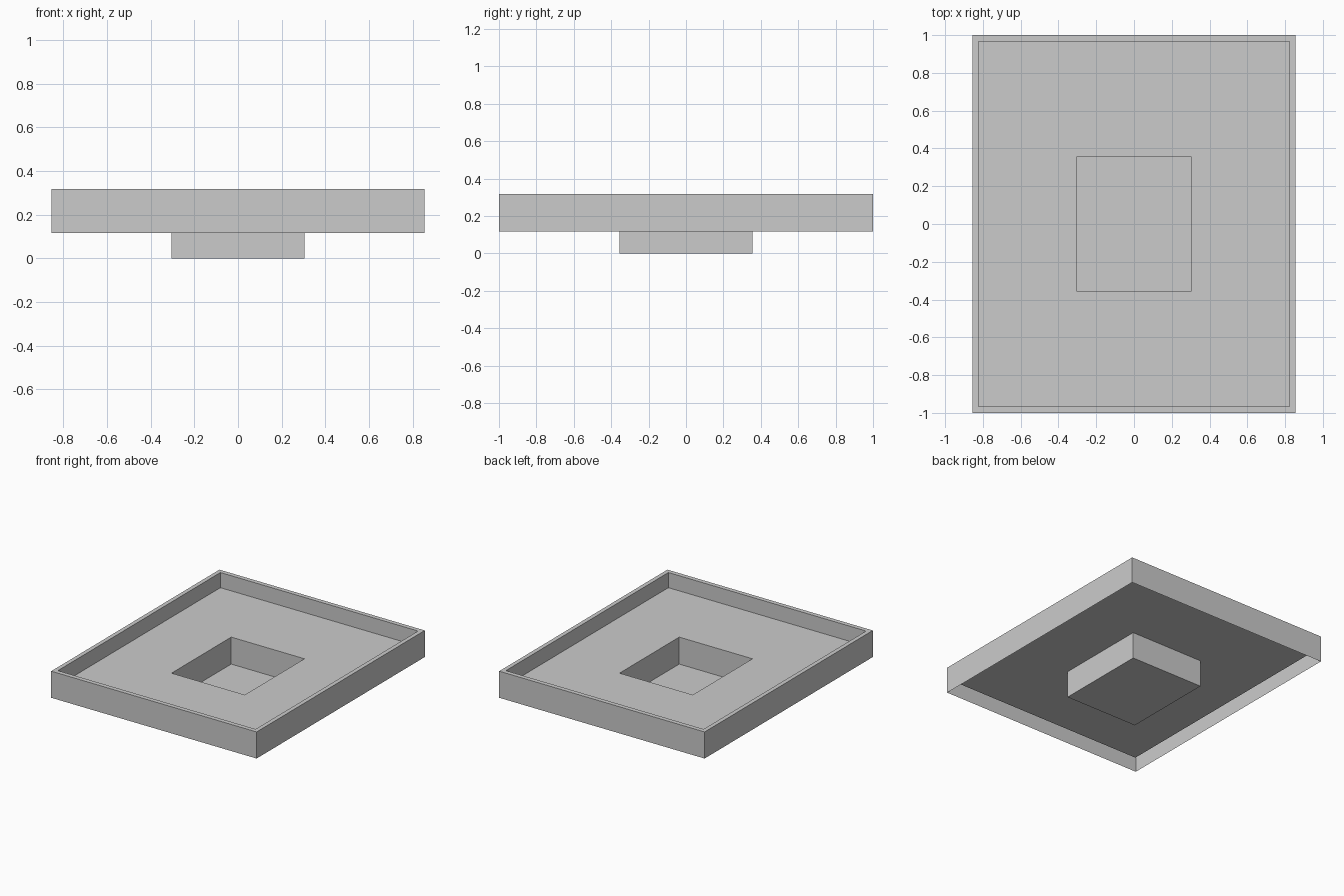
import bpy, bmesh

cube = bpy.data.objects.get("Cube")
if cube:
    bpy.data.objects.remove(cube, do_unlink=True)

# Single flat colour
grey = bpy.data.materials.new("light grey")
grey.use_nodes = True
colour = (0.6, 0.6, 0.6, 1.0)
grey.diffuse_color = colour
grey.node_tree.nodes["Principled BSDF"].inputs["Base Color"].default_value = colour


def rect_sheet(name, rings, cap=False):
    """Thin sheet stepping through rectangles given as (half x, half y, z)."""
    bm = bmesh.new()
    loops = [[bm.verts.new((sx * hx, sy * hy, z))
              for sx, sy in ((-1, -1), (1, -1), (1, 1), (-1, 1))]
             for hx, hy, z in rings]
    for a, b in zip(loops, loops[1:]):
        for i in range(4):
            j = (i + 1) % 4
            bm.faces.new((a[i], a[j], b[j], b[i]))
    if cap:
        bm.faces.new(loops[-1])
    mesh = bpy.data.meshes.new(name)
    bm.to_mesh(mesh)
    bm.free()
    mesh.materials.append(grey)
    obj = bpy.data.objects.new(name, mesh)
    bpy.context.collection.objects.link(obj)
    return obj


OUTER, INNER, WELL = (0.855, 1.0), (0.823, 0.966), (0.305, 0.355)
TOP, SKIRT, FLOOR = 0.317, 0.117, 0.203

# Outer skirt, open underneath, with the narrow rim and inner wall
rect_sheet("tray_wall", [(*OUTER, SKIRT), (*OUTER, TOP), (*INNER, TOP), (*INNER, FLOOR)])

# Raised floor around the central opening
rect_sheet("tray_floor", [(*INNER, FLOOR), (*WELL, FLOOR)])

# Sunken well with a closed bottom
rect_sheet("center_well", [(*WELL, FLOOR), (*WELL, 0.0)], cap=True)
